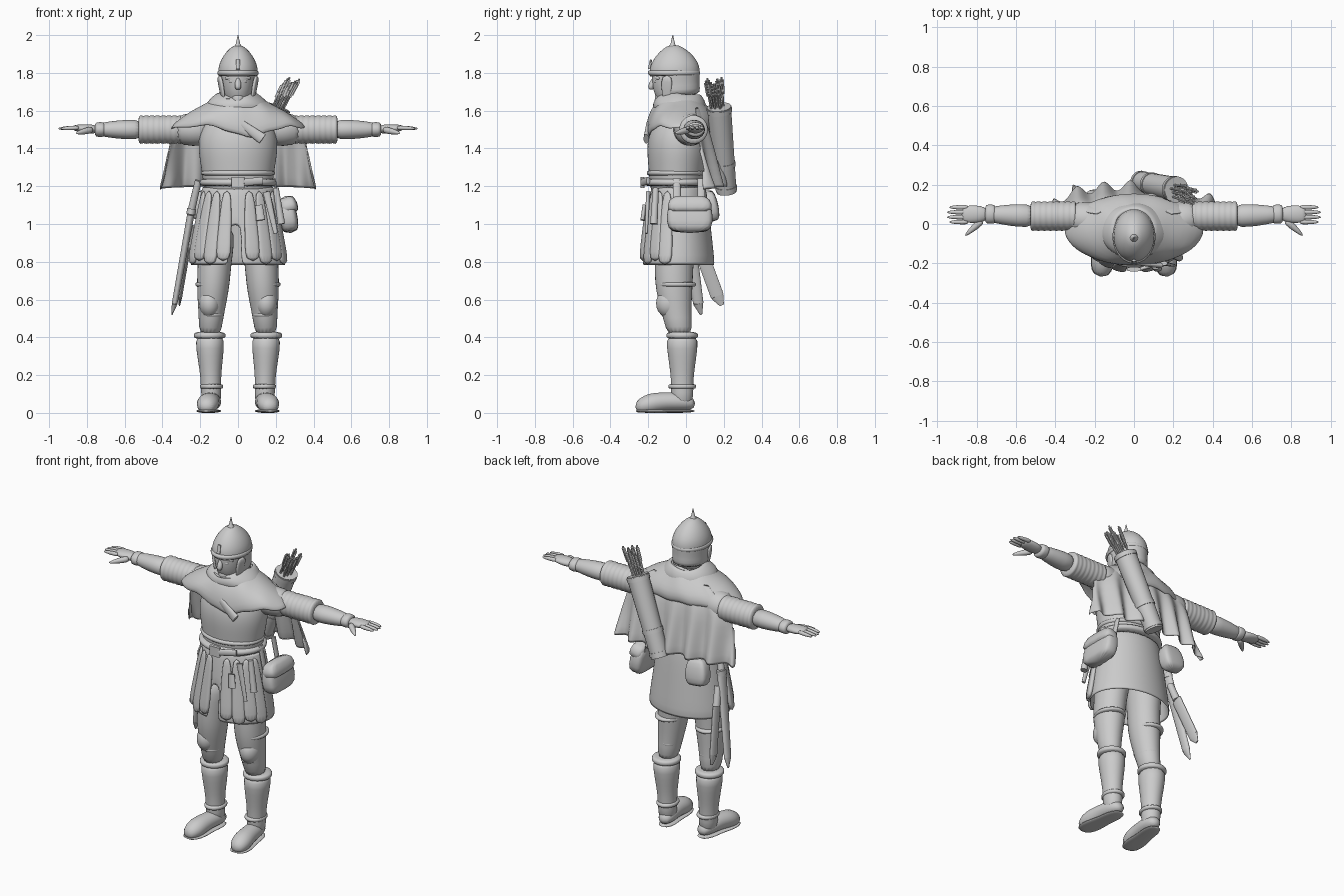
import bpy, bmesh, math, random
from mathutils import Vector

random.seed(4)
if "Cube" in bpy.data.objects:
    bpy.data.objects.remove(bpy.data.objects["Cube"])

SIDEWAYS, BACKWARD, UPWARD = Vector((1, 0, 0)), Vector((0, 1, 0)), Vector((0, 0, 1))
tone = (0.6, 0.6, 0.6, 1)
grey = bpy.data.materials.new("plain_grey")
grey.use_nodes = True
grey.diffuse_color = tone
grey.node_tree.nodes["Principled BSDF"].inputs["Base Color"].default_value = tone
hard_parts = []


def limb(name, start, end, *radii, flat=1, flat_end=None, wide=SIDEWAYS, bow=None, sides=16,
         smooth=1, boxy=1, caps=True, cut=None, warp=None, thick=0):
    """Skin evenly spaced rings between two points; flat is the depth of a ring over its width."""
    start, end = Vector(start), Vector(end)
    along = (end - start).normalized()
    across = (wide - along * wide.dot(along)).normalized()
    depth = along.cross(across)
    flat_end = flat if flat_end is None else flat_end
    bm = bmesh.new()
    rings = []
    for k, radius in enumerate(radii):
        t = k / (len(radii) - 1)
        centre = start.lerp(end, t)
        if bow:
            centre += bow * math.sin(math.pi * t)
        ratio = flat + (flat_end - flat) * t
        ring = []
        for i in range(sides):
            angle = math.tau * (i + 0.5) / sides
            c, s = math.cos(angle), math.sin(angle)
            c, s = math.copysign(abs(c) ** boxy, c), math.copysign(abs(s) ** boxy, s)
            ring.append(bm.verts.new(centre + radius * (across * c + depth * s * ratio)))
        rings.append(ring)
    for low, high in zip(rings, rings[1:]):
        for i in range(sides):
            bm.faces.new((low[i - 1], low[i], high[i], high[i - 1]))
    if caps:
        bm.faces.new(rings[0])
        bm.faces.new(rings[-1])
    if cut:
        doomed = [face for face in bm.faces if cut(face.calc_center_median())]
        bmesh.ops.delete(bm, geom=doomed, context="FACES")
    if warp:
        for vert in bm.verts:
            warp(vert.co)
    bmesh.ops.recalc_face_normals(bm, faces=bm.faces)
    mesh = bpy.data.meshes.new(name)
    bm.to_mesh(mesh)
    bm.free()
    mesh.materials.append(grey)
    part = bpy.data.objects.new(name, mesh)
    bpy.context.collection.objects.link(part)
    if thick:
        part.modifiers.new("thickness", "SOLIDIFY").thickness = thick
    if smooth:
        rounding = part.modifiers.new("rounding", "SUBSURF")
        rounding.levels = rounding.render_levels = smooth
        mesh.shade_smooth()
    else:
        hard_parts.append(part)


def rod(name, start, end, *radii, **options):
    limb(name, start, end, *radii, smooth=0, **options)


def both(name, start, end, *radii, wide=SIDEWAYS, **options):
    """Build a part on the left and mirror it on the right."""
    for side, label in ((1, "left_"), (-1, "right_")):
        a, b, w = (Vector((v[0] * side, v[1], v[2])) for v in (start, end, wide))
        limb(label + name, a, b, *radii, wide=w, **options)


def band(name, centre, radius, height, axis=UPWARD, build=limb, **options):
    """A rounded hoop around a body part."""
    half = axis * height / 2
    rim = radius * 0.94
    build(name, Vector(centre) - half, Vector(centre) + half, rim, radius, radius, rim, **options)


# Torso and belt
limb("cuirass", (0, -.05, 1.13), (0, -.02, 1.6), .18, .185, .2, .215, .2, .12, flat=.78,
     bow=BACKWARD * -.01, sides=24, smooth=2)
band("cuirass_rim", (0, -.05, 1.27), .2, .04, flat=.8, sides=24)
band("belt", (0, -.05, 1.22), .205, .05, flat=.85, sides=32)
rod("buckle", (0, -.23, 1.19), (0, -.23, 1.25), .035, .035, flat=.3, boxy=.4)
rod("belt_tongue", (.03, -.23, 1.22), (.13, -.2, 1.23), .02, .02, flat=.5, wide=UPWARD)

# Tunic skirt with a front slit, and hanging strips
limb("tunic_skirt", (0, -.04, 1.2), (0, -.04, .78), .19, .21, .225, .24, .255, flat=.76, sides=48,
     caps=False, thick=.01, cut=lambda c: c.y < -.1 and abs(c.x + .02) < .04 and c.z < .95)
for turn in (-4, -3, -2, -1, 1, 2, 3, 4):
    angle = turn * .31
    s, c = math.sin(angle), math.cos(angle)
    hem = .8 if turn % 2 else .78
    limb("skirt_strip", (.19 * s, -.05 - .15 * c, 1.18), (.26 * s, -.05 - .19 * c, hem), .02, .03, .035, .04, .04,
         flat=.4, wide=Vector((c, s * .75, 0)), sides=12, boxy=.7)

# Legs, knee pads and boots
both("leg", (.11, -.04, 1), (.15, -.03, .4), .09, .1, .09, .09, .08, .065, .06, flat=1.15, bow=BACKWARD * -.03)
both("knee_pad", (.15, -.09, .66), (.15, -.09, .5), .02, .055, .06, .055, .02, flat=1.2)
for height in (.52, .68):
    band("knee_strap", (.14, -.05, height), height * .13, .03, build=both, flat=1.2)
both("boot_shaft", (.14, -.02, .03), (.15, -.02, .42), .05, .055, .055, .065, .075, .08, flat=1.1)
band("boot_cuff", (.15, -.02, .41), .086, .04, build=both)


def flatten_sole(p):
    p.z = max(p.z, 0)


both("boot_foot", (.13, .05, .05), (.17, -.27, .03), .03, .05, .055, .055, .06, .06, .03, flat=.9,
     bow=UPWARD * .02, warp=flatten_sole)
both("boot_sole", (.13, .05, .01), (.17, -.27, .01), .03, .055, .05, .06, .065, .04, flat=.2, warp=flatten_sole)
band("ankle_strap", (.14, -.02, .14), .063, .03, build=both, flat=1.2)

# Arms: ruffled sleeves, forearms, cuffs and hands
both("shoulder", (.14, .01, 1.5), (.34, .04, 1.5), .09, .09, .08)
ruffles = [.08 if i % 2 else .07 for i in range(17)]
both("mail_sleeve", (.29, .04, 1.5), (.53, .04, 1.5), *ruffles, wide=BACKWARD, sides=20)
both("forearm", (.5, .04, 1.5), (.76, .05, 1.5), .06, .06, .05, .035, flat=.9, wide=BACKWARD)
band("cuff", (.73, .05, 1.5), .05, .06, SIDEWAYS, both, flat=.8, wide=BACKWARD)
both("palm", (.74, .05, 1.5), (.88, .05, 1.51), .03, .045, .046, .04, flat=.7, flat_end=.35, wide=BACKWARD)
for i in range(4):
    across = .01 + i / 40
    reach = .96 - abs(i - 1.5) / 80
    both("finger", (.84, across, 1.51), (reach, across, 1.505), .013, .013, .012, .005, sides=8)
both("thumb", (.77, .02, 1.5), (.86, -.06, 1.48), .02, .02, .015, .005, sides=8)


# Mantle, cowl and back cape
def drape(p):
    if p.y < -.08 and p.z < 1.58:
        p.z -= .07 * max(0, 1 - abs(p.x - .06) * 5)
    p.z += .006 * math.sin(p.x * 40 + p.y * 25)


def slouch(p):
    p.z += p.y / 5 + .006 * math.sin(p.x * 35)


def hang_in_folds(p):
    p.y += .03 * math.cos(p.x * 46 + .8) * min(1, max(0, (1.58 - p.z) * 3))


limb("mantle", (0, -.02, 1.69), (0, -.03, 1.51), .09, .16, .24, .32, .36, flat=.85, flat_end=.5, sides=48,
     caps=False, thick=.015, warp=drape)
limb("cowl", (0, -.05, 1.58), (0, -.01, 1.7), .15, .175, .17, .14, .1, flat=.8, flat_end=.95, sides=32,
     caps=False, thick=.02, warp=slouch)
rod("mantle_knot", (.02, -.2, 1.53), (.13, -.21, 1.45), .02, .03, flat=.5, wide=UPWARD)
limb("cape", (0, .03, 1.62), (0, .09, 1.18), .2, .35, .37, .39, .42, flat=.27, sides=128, caps=False,
     thick=.01, cut=lambda c: c.y < .065, warp=hang_in_folds)

# Head
limb("neck", (0, -.03, 1.54), (0, -.05, 1.68), .065, .06, .06)
limb("head", (0, -.07, 1.62), (0, -.06, 1.86), .05, .075, .085, .09, .08, flat=1.25, bow=BACKWARD * -.01, sides=24)
limb("chin", (0, -.14, 1.62), (0, -.12, 1.7), .025, .035, .04, .03)
limb("nose", (0, -.19, 1.71), (0, -.165, 1.78), .014, .02, .014, .01, sides=10)
limb("mouth", (-.04, -.15, 1.68), (.04, -.15, 1.68), .006, .01, .006, bow=BACKWARD * -.02, sides=8)
both("brow", (.005, -.175, 1.78), (.07, -.14, 1.77), .01, .012, .01, sides=8)
both("eye", (.02, -.17, 1.755), (.05, -.155, 1.755), .005, .01, .005, sides=8)

# Helmet with open face, rim, ridge and spike
limb("helmet", (0, -.05, 1.67), (0, -.07, 1.95), .1, .1, .1, .105, .105, .09, .065, .02, flat=1.27, sides=32,
     cut=lambda c: c.z < 1.78 and c.y < -.1)
band("helmet_rim", (0, -.063, 1.8), .11, .04, flat=1.27, sides=32)
rod("helmet_spike", (0, -.07, 1.93), (0, -.07, 2), .03, .012, .007, .002)
rod("helmet_ridge", (0, -.195, 1.82), (0, -.185, 1.87), .012, .01, flat=.6)
both("cheek_guard", (.075, -.105, 1.65), (.1, -.1, 1.79), .02, .03, .03, flat=.35,
     wide=Vector((.3, 1, 0)), sides=12, boxy=.6)

# Quiver and arrows
base, mouth = Vector((.03, .215, 1.17)), Vector((.215, .175, 1.62))
rod("quiver", base, mouth, .053, .064, sides=24)
for t in (.02, .3, .94):
    hoop = base.lerp(mouth, t)
    radius = .057 + t / 90
    rod("quiver_band", hoop, hoop + (mouth - base) / 20, radius, radius, sides=24)
for i in range(11):
    angle = i * 2.4
    spread = Vector((math.cos(angle), math.sin(angle), 0)) * math.sqrt(i / 10) / 20
    foot = mouth + spread * .7 - UPWARD * .06 - SIDEWAYS * .03
    tip = Vector((.283, .15, 1.76)) + spread + UPWARD * random.uniform(-.03, .02)
    rod("arrow", foot, tip, .006, .006, sides=6)
    for facing in (SIDEWAYS, BACKWARD):
        rod("arrow_feather", foot.lerp(tip, .6), foot.lerp(tip, .95), .014, .014, flat=.15, wide=facing, sides=6)

# Pouches
limb("large_pouch", (.28, .02, .95), (.25, .02, 1.14), .11, .125, .12, .1, flat=.4, wide=BACKWARD, boxy=.5)
limb("large_pouch_flap", (.28, .02, 1.05), (.25, .02, 1.15), .125, .12, .1, flat=.42, wide=BACKWARD, boxy=.5)
limb("back_pouch", (-.18, .14, 1.01), (-.16, .11, 1.18), .06, .075, .07, .05, flat=.65, boxy=.5)
for place in (-.05, .08):
    rod("pouch_strap", (.22, place, 1.1), (.19, place, 1.24), .02, .02, flat=.4, wide=BACKWARD)

# Belt tools
rod("knife_sheath", (.15, -.2, 1.17), (.2, -.21, .95), .02, .012, flat=.6)
rod("tool_handle", (.2, -.16, 1.19), (.23, -.17, 1), .016, .02)
rod("tool_ring", (.11, -.22, 1.1), (.12, -.23, 1.02), .02, .024, flat=.5)

# Sheathed blades on the right hip, each part starting where the last one ends
pommel, guard, throat = (-.21, -.03, 1.23), (-.245, 0, 1.08), (-.25, 0, 1.05)
chape, sword_end = (-.335, .065, .58), (-.35, .08, .52)
rod("sword_grip", pommel, guard, .018, .02)
rod("sword_guard", guard, throat, .035, .035, flat=.7, wide=BACKWARD)
rod("sword_sheath", throat, chape, .036, .028, flat=.55, wide=BACKWARD)
rod("sword_sheath_tip", chape, sword_end, .028, .006, flat=.55, wide=BACKWARD)
hilt, shoulder, taper, dagger_end = (-.245, .03, .99), (-.26, .07, .88), (-.305, .165, .62), (-.31, .19, .57)
rod("dagger_grip", hilt, shoulder, .02, .022)
rod("dagger_blade", shoulder, taper, .036, .036, flat=.3, wide=BACKWARD)
rod("dagger_point", taper, dagger_end, .036, .012, flat=.3, wide=BACKWARD)

# Smooth shading with crisp edges on the hard parts
bpy.ops.object.select_all(action="DESELECT")
for part in hard_parts:
    part.select_set(True)
bpy.context.view_layer.objects.active = hard_parts[0]
bpy.ops.object.shade_smooth_by_angle(angle=math.radians(40))
